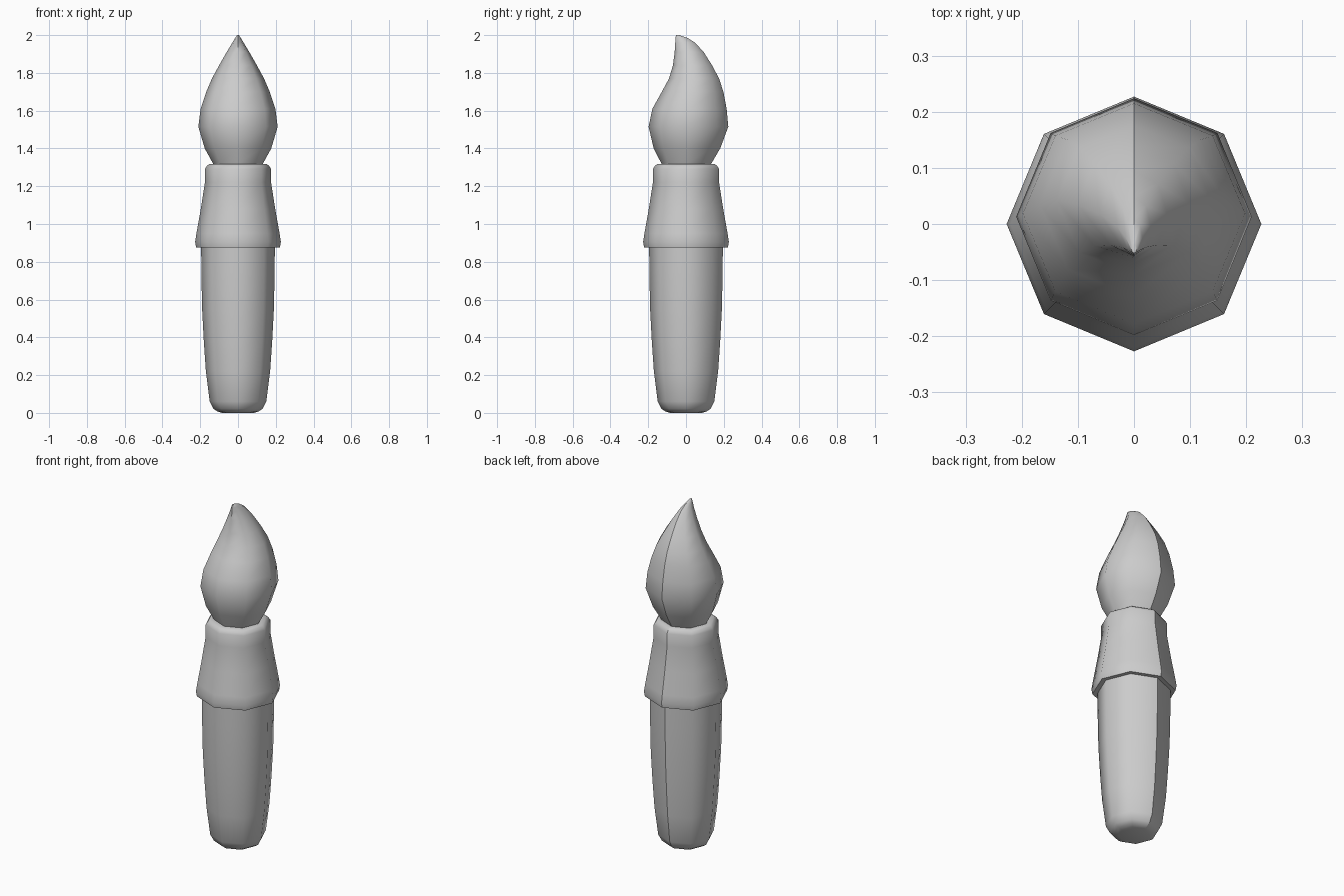
import bpy, bmesh, math

if "Cube" in bpy.data.objects:
    bpy.data.objects.remove(bpy.data.objects["Cube"])

SIDES = 8


def loft(name, rings, cap_start=False, cap_end=False):
    """Skin octagonal rings given as (z, half width, front y, back y)."""
    bm = bmesh.new()
    loops = []
    for z, rx, yf, yb in rings:
        cy, ry = (yf + yb) / 2, (yb - yf) / 2
        loops.append([bm.verts.new((rx * math.cos(a), cy + ry * math.sin(a), z))
                      for a in (2 * math.pi * i / SIDES for i in range(SIDES))])
    for a, b in zip(loops, loops[1:]):
        for i in range(SIDES):
            j = (i + 1) % SIDES
            bm.faces.new((a[i], a[j], b[j], b[i]))
        # lengthwise seam down the back
        bm.edges.get((a[2], b[2])).smooth = False
    if cap_start:
        bm.faces.new(loops[0][::-1])
    if cap_end:
        bm.faces.new(loops[-1])
    bmesh.ops.recalc_face_normals(bm, faces=bm.faces)
    mesh = bpy.data.meshes.new(name)
    bm.to_mesh(mesh)
    bm.free()
    obj = bpy.data.objects.new(name, mesh)
    bpy.context.collection.objects.link(obj)
    bpy.ops.object.select_all(action='DESELECT')
    obj.select_set(True)
    bpy.context.view_layer.objects.active = obj
    bpy.ops.object.shade_smooth_by_angle(angle=math.radians(60), keep_sharp_edges=True)
    return obj


def turned(profile):
    return [(z, r, -r, r) for z, r in profile]


# Tapered handle with a rounded foot
loft("handle", turned([(0, 0.085), (0.008, 0.11), (0.022, 0.13), (0.06, 0.15),
                       (0.22, 0.17), (0.38, 0.181), (0.55, 0.19),
                       (0.75, 0.194), (0.89, 0.195)]), cap_start=True)

# Ferrule: flared collar with lips turned inward at both ends
loft("ferrule", turned([(0.878, 0.192), (0.876, 0.222), (0.905, 0.227),
                        (0.95, 0.220), (1.08, 0.197), (1.22, 0.175),
                        (1.292, 0.175), (1.31, 0.163), (1.318, 0.15),
                        (1.318, 0.125)]))

# Bristles: bulb whose tip sweeps toward the front
loft("bristles", [(1.30, 0.125, -0.125, 0.125),
                  (1.32, 0.132, -0.13, 0.134),
                  (1.40, 0.176, -0.171, 0.181),
                  (1.515, 0.210, -0.198, 0.224),
                  (1.61, 0.198, -0.178, 0.215),
                  (1.70, 0.168, -0.128, 0.198),
                  (1.77, 0.138, -0.090, 0.175),
                  (1.84, 0.100, -0.069, 0.138),
                  (1.91, 0.060, -0.060, 0.094),
                  (1.96, 0.030, -0.057, 0.048),
                  (1.985, 0.015, -0.056, 0.008),
                  (2.0, 0.005, -0.052, -0.035)], cap_end=True)
